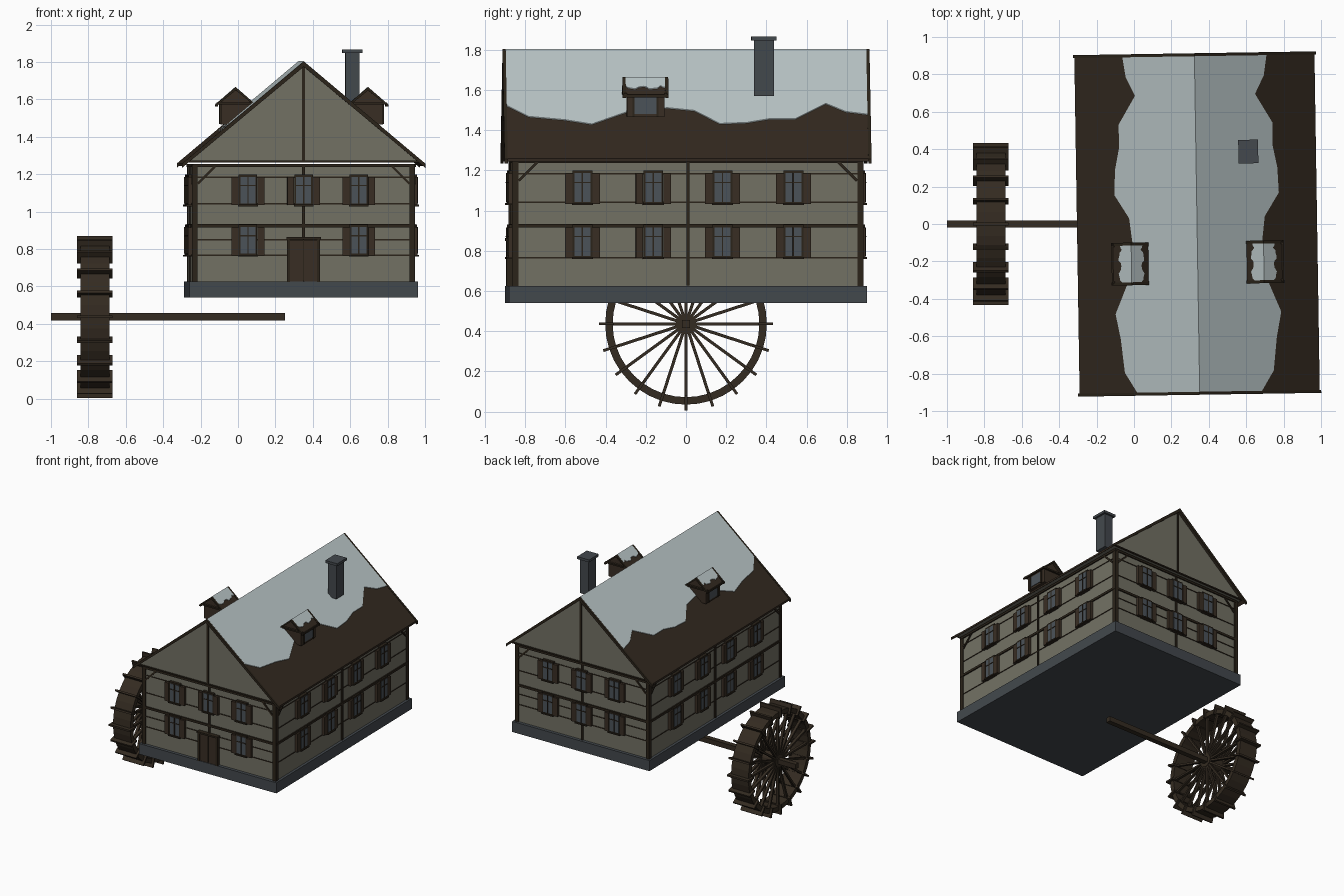
import bpy, bmesh, math
from mathutils import Matrix, Vector

if "Cube" in bpy.data.objects:
    bpy.data.objects.remove(bpy.data.objects["Cube"])

def material(name, rgb):
    m = bpy.data.materials.new(name)
    m.diffuse_color = (*rgb, 1)
    m.use_nodes = True
    m.node_tree.nodes["Principled BSDF"].inputs["Base Color"].default_value = m.diffuse_color
    return m

PLASTER = material("grey plaster", (0.17, 0.165, 0.128))
STONE = material("blue grey stone", (0.056, 0.065, 0.074))
TIMBER = material("dark timber", (0.024, 0.017, 0.010))
SHINGLE = material("brown shingle", (0.033, 0.022, 0.014))
SHUTTER = material("brown shutter", (0.040, 0.027, 0.017))
GLASS = material("grey glass", (0.070, 0.085, 0.100))
SNOW = material("pale snow", (0.50, 0.575, 0.585))
WHEEL = material("wheel wood", (0.034, 0.024, 0.015))

# The house stands slightly turned beside the wheel
HOUSE = Matrix.Translation((0.337, 0, 0)) @ Matrix.Rotation(math.radians(0.9), 4, 'Z')

def finish(name, bm, mat, M):
    bmesh.ops.recalc_face_normals(bm, faces=bm.faces)
    me = bpy.data.meshes.new(name)
    bm.to_mesh(me)
    bm.free()
    me.materials.append(mat)
    ob = bpy.data.objects.new(name, me)
    ob.matrix_world = M
    bpy.context.collection.objects.link(ob)
    return ob

def boxes(name, mat, items, M=HOUSE):
    """items: (centre, size, optional matrix) joined into one part"""
    bm = bmesh.new()
    for it in items:
        X = Matrix.Translation(it[0]) @ Matrix.Diagonal((*it[1], 1))
        if len(it) > 2:
            X = it[2] @ X
        bmesh.ops.create_cube(bm, size=1, matrix=X)
    return finish(name, bm, mat, M)

def prism(name, mat, profiles, y0, y1, M=HOUSE):
    """extrude xz profiles along y"""
    bm = bmesh.new()
    for pts in profiles:
        f = bm.faces.new([bm.verts.new((x, y0, z)) for x, z in pts])
        r = bmesh.ops.extrude_face_region(bm, geom=[f])
        vs = [v for v in r["geom"] if isinstance(v, bmesh.types.BMVert)]
        bmesh.ops.translate(bm, verts=vs, vec=(0, y1 - y0, 0))
    return finish(name, bm, mat, M)

# Snow line: position along the ridge, share of the slope covered
SNOWLINE = [(-1, .52), (-.88, .62), (-.68, .65), (-.53, .69), (-.33, .575), (-.11, .54), (.04, .565),
            (.18, .685), (.33, .676), (.46, .64), (.6, .64), (.77, .5), (.88, .575), (1, .6)]

def roof(name, hw, hl, apex, eave, t, board, M):
    """two slopes, verge boards and a wavy snow cover"""
    k = (apex - eave) / hw
    sides = (-1, 1)
    prism(name, SHINGLE, [[(0, apex), (s * hw, eave), (s * hw, eave - t), (0, apex - t)] for s in sides], -hl, hl, M)
    for y, end in ((-hl, "front"), (hl, "back")):
        prism(f"{name}_{end}_verge_board", TIMBER,
              [[(0, apex + .003), (s * (hw + .008), eave - .003), (s * (hw + .008), eave - board), (0, apex - board)]
               for s in sides], y - .008, y + .008, M)
    bm = bmesh.new()
    lift = .004
    for s in sides:
        rows = []
        for u, f in SNOWLINE:
            y, x = u * (hl - .008), f * hw
            rows.append([bm.verts.new(p) for p in ((0, y, apex + lift), (s * x, y, apex - k * x + lift),
                                                   (s * x, y, apex - k * x - .002), (0, y, apex - .002))])
        for a, b in zip(rows, rows[1:]):
            for i in range(4):
                j = (i + 1) % 4
                bm.faces.new((a[i], a[j], b[j], b[i]))
        bm.faces.new(rows[0])
        bm.faces.new(rows[-1])
    finish(name + "_snow", bm, SNOW, M)

# Plinth and walls
boxes("plinth", STONE, [((0, 0, .583), (1.222, 1.78, .086))])
boxes("walls", PLASTER, [((0, 0, .937), (1.18, 1.73, .63))])

# Gable body, roof and ridge
prism("gables", PLASTER, [[(-.618, 1.264), (.618, 1.264), (0, 1.782)]], -.885, .885)
roof("roof", .642, .905, 1.80, 1.26, .016, .026, HOUSE)
boxes("gable_posts", TIMBER, [((0, s * .887, 1.52), (.016, .012, .51)) for s in (-1, 1)])
boxes("gable_tie_beams", TIMBER, [((0, s * .888, 1.268), (1.24, .012, .010)) for s in (-1, 1)])

# Corner posts
boxes("corner_posts", TIMBER, [((sx * .582, sy * .859, .937), (.030, .030, .63)) for sx in (-1, 1) for sy in (-1, 1)])

# Timber framing, windows and shutters, wall by wall (u along the wall, -y outward)
WALLS = {"front": (0, .865, .59), "right": (90, .59, .865), "back": (180, .865, .59), "left": (-90, .59, .865)}
for side, (angle, dist, half) in WALLS.items():
    M = HOUSE @ Matrix.Rotation(math.radians(angle), 4, 'Z') @ Matrix.Translation((0, -dist, 0))
    long_wall = half > .7
    beams = [((0, 0, z), (2 * half, d, h)) for z, h, d in
             ((1.246, .016, .02), (1.184, .007, .008), (1.042, .007, .008), (.924, .018, .018), (.766, .007, .008))]
    if not long_wall:
        beams.append(((0, 0, .85), (2 * half, .008, .007)))
    beams.append(((0, 0, .937), (.016, .018, .62)))
    for s in (-1, 1):
        brace = Matrix.Translation((s * (half - .07), 0, 1.195)) @ Matrix.Rotation(-s * math.radians(-45), 4, 'Y')
        beams.append(((0, 0, 0), (.13, .016, .013), brace))
    boxes(side + "_framing", TIMBER, beams, M)

    us = (-.525, -.172, .172, .525) if long_wall else (-.298, 0, .295)
    spots = [(u, z) for z in (1.115, .846) for u in us if not (side == "front" and u == 0 and z < 1)]
    frames, panes, shutters = [], [], []
    for u, z in spots:
        frames.append(((u, -.008, z), (.098, .026, .168)))
        panes.append(((u, -.0215, z), (.080, .004, .142)))
        frames.append(((u, -.022, z), (.007, .010, .142)))
        frames.append(((u, -.022, z + .025), (.080, .010, .006)))
        frames.append(((u, -.014, z - .082), (.105, .034, .010)))
        for s in (-1, 1):
            shutters.append(((u + s * .069, -.010, z - .006), (.037, .026, .150)))
    boxes(side + "_window_frames", TIMBER, frames, M)
    boxes(side + "_window_panes", GLASS, panes, M)
    boxes(side + "_shutters", SHUTTER, shutters, M)

    # Double door
    if side == "front":
        boxes("door_frame", TIMBER, [((s * .080, -.012, .742), (.016, .034, .235)) for s in (-1, 1)]
              + [((0, -.014, .857), (.185, .040, .014)), ((0, -.012, .74), (.006, .026, .22))], M)
        boxes("door_leaves", SHUTTER, [((s * .037, -.009, .737), (.070, .024, .222)) for s in (-1, 1)], M)

# Chimney
boxes("chimney", STONE, [((.280, .383, 1.71), (.074, .099, .28))])
boxes("chimney_cap", STONE, [((.280, .383, 1.857), (.106, .126, .02))])

# Dormers on both slopes
for s, side in ((-1, "left"), (1, "right")):
    D = HOUSE @ Matrix.Translation((s * .354, -.208, 0))
    name = side + "_dormer"
    boxes(name + "_body", SHUTTER, [((0, 0, 1.525), (.158, .186, .12))], D)
    prism(name + "_gable", SHUTTER, [[(-.085, 1.578), (.085, 1.578), (0, 1.652)]], -.09, .09, D)
    boxes(name + "_pane", GLASS, [((s * .080, 0, 1.522), (.006, .112, .082))], D)
    boxes(name + "_frame", TIMBER, [((s * .080, y, 1.522), (.012, .010, .11)) for y in (-.06, .06)]
          + [((0, y, 1.578), (.20, .014, .012)) for y in (-.1, .1)]
          + [((x, 0, 1.570), (.012, .225, .014)) for x in (-.1, .1)], D)
    roof(name + "_roof", .100, .106, 1.662, 1.575, .010, .014, D)

# Water wheel
AXLE = Matrix.Translation((-.765, 0, .437))
boxes("axle", WHEEL, [((.39, 0, 0), (1.25, .04, .04))], AXLE)

def ring(name, r0, r1, xs, n=40):
    bm = bmesh.new()
    for x0, x1 in xs:
        prof = [(x0, r0), (x1, r0), (x1, r1), (x0, r1)]
        loops = [[bm.verts.new((x, r * math.cos(2 * math.pi * i / n), r * math.sin(2 * math.pi * i / n)))
                  for x, r in prof] for i in range(n)]
        for i in range(n):
            a, b = loops[i], loops[(i + 1) % n]
            for j in range(4):
                k = (j + 1) % 4
                bm.faces.new((a[j], a[k], b[k], b[j]))
    finish(name, bm, WHEEL, AXLE)

ring("wheel_rim", .365, .402, [(-.078, .078)])
ring("wheel_hub", .018, .05, [(-.075, .075)], 20)
spins = [Matrix.Rotation(i * math.pi / 10, 4, 'X') for i in range(20)]
boxes("wheel_spokes", WHEEL, [((x, 0, .21), (.022, .015, .34), R) for R in spins for x in (-.06, .06)], AXLE)
boxes("wheel_paddles", WHEEL, [((0, 0, .395), (.19, .014, .075), R) for R in spins], AXLE)
